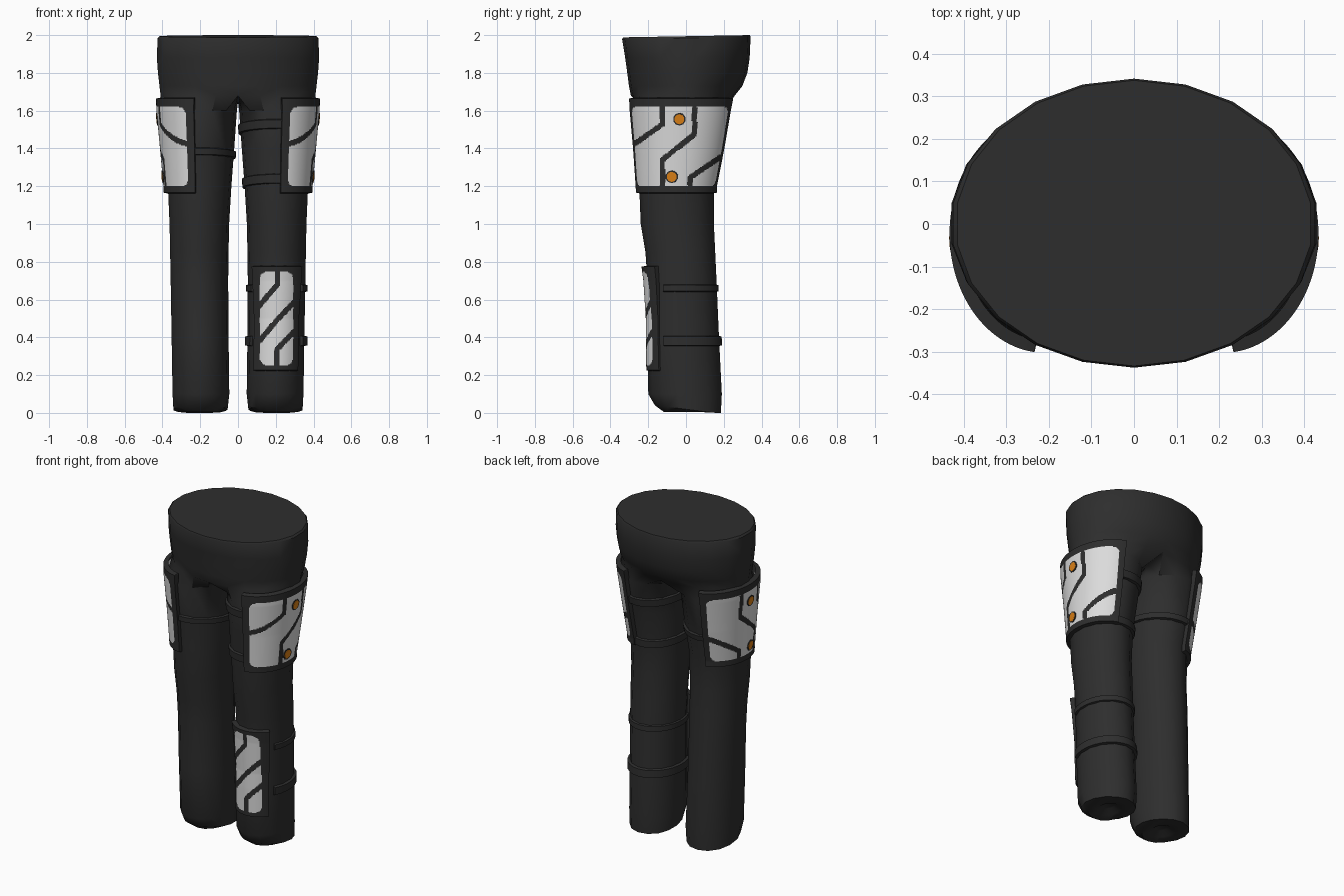
import bpy, bmesh, math
from mathutils import Vector
from math import sin, cos, pi

if "Cube" in bpy.data.objects:
    bpy.data.objects.remove(bpy.data.objects["Cube"])


def material(name, rgb):
    m = bpy.data.materials.new(name)
    m.diffuse_color = (*rgb, 1)
    m.use_nodes = True
    m.node_tree.nodes["Principled BSDF"].inputs["Base Color"].default_value = m.diffuse_color
    return m


CLOTH = material("dark cloth", (0.027, 0.027, 0.027))
WHITE = material("pale armour", (0.72, 0.72, 0.72))
ORANGE = material("orange stud", (0.72, 0.22, 0.008))

# leg sections: z, inner x, outer x, front y, back y
LEG = [(0.03, .055, .345, -.165, .185), (0.10, .046, .350, -.200, .190),
       (0.40, .050, .355, -.205, .175), (0.70, .052, .360, -.205, .162),
       (0.85, .050, .363, -.215, .155), (1.00, .047, .366, -.240, .148),
       (1.20, .035, .375, -.248, .150), (1.40, .020, .393, -.262, .190),
       (1.60, .006, .412, -.280, .225), (1.70, .000, .415, -.285, .245)]
# hip sections: z, half width, front, back
HIP = [(1.68, .414, .292, .258), (1.73, .420, .302, .298), (1.80, .428, .311, .325),
       (1.88, .434, .322, .337), (1.98, .430, .338, .342), (1.99, .420, .334, .338)]


def leg_point(a, z, off=0.0):
    """Point on the leg; a = 0 faces front, pi/2 faces outward."""
    k = 0
    while k < len(LEG) - 2 and z > LEG[k + 1][0]:
        k += 1
    lo, hi = LEG[k], LEG[k + 1]
    t = (z - lo[0]) / (hi[0] - lo[0])
    x0, x1, y0, y1 = [p + (q - p) * t for p, q in zip(lo[1:], hi[1:])]
    return Vector(((x0 + x1) / 2 + ((x1 - x0) / 2 + off) * sin(a),
                   (y0 + y1) / 2 - ((y1 - y0) / 2 + off) * cos(a), z))


def finish(name, bm, mats, angle=35):
    me = bpy.data.meshes.new(name)
    bm.to_mesh(me)
    bm.free()
    ob = bpy.data.objects.new(name, me)
    bpy.context.collection.objects.link(ob)
    for m in mats:
        me.materials.append(m)
    bpy.ops.object.select_all(action='DESELECT')
    ob.select_set(True)
    bpy.context.view_layer.objects.active = ob
    bpy.ops.object.shade_smooth_by_angle(angle=math.radians(angle))
    return ob


def trousers():
    bm = bmesh.new()
    NO, NI, LAP = 11, 4, 0.8           # outer and inner segments, wrap past the front
    angles = [-LAP + (pi + 2 * LAP) * i / NO for i in range(NO + 1)]
    angles += [pi + LAP + (pi - 2 * LAP) * i / NI for i in range(1, NI)]
    n = len(angles)

    def bridge(r0, r1, closed=True):
        for i in range(len(r0) if closed else len(r0) - 1):
            j = (i + 1) % len(r0)
            bm.faces.new((r0[i], r0[j], r1[j], r1[i]))

    # leg tube with a slightly lower heel
    rings = []
    for k, row in enumerate(LEG[:-1]):
        ring = []
        for a in angles:
            p = leg_point(a, row[0])
            if k == 0:
                p.z += 0.008 + 0.022 * cos(a)
                p.z = max(p.z - 0.02, 0.0)
            ring.append(bm.verts.new(p))
        rings.append(ring)
    for r0, r1 in zip(rings, rings[1:]):
        bridge(r0, r1)

    # tucked-in hem
    centre = sum((v.co for v in rings[0]), Vector()) / n
    last = rings[0]
    for s, z in ((.72, .004), (.42, .012), (.2, .035)):
        ring = []
        for v in rings[0]:
            p = centre.lerp(v.co, s)
            ring.append(bm.verts.new((p.x, p.y, z)))
        bridge(ring, last)
        last = ring
    bm.faces.new(list(reversed(last)))

    # hips: half rings, the lowest one closed by the crotch seam
    half = []
    for k, (z, w, f, b) in enumerate(HIP):
        ring = []
        for i in range(NO + 1):
            t = pi * i / NO
            y = -(f if cos(t) > 0 else b) * cos(t)
            tilt = (y + 0.34) / 0.68 * 0.012 - 0.002 if k >= 4 else 0
            x = 0 if i in (0, NO) else w * sin(t)
            ring.append(bm.verts.new((x, y, z + tilt)))
        half.append(ring)
    seam = []
    for i in range(1, NI):
        t = i / NI
        seam.append(bm.verts.new((0, HIP[0][3] * (1 - t) - HIP[0][2] * t,
                                  1.68 - 0.035 * sin(pi * t))))
    bridge(rings[-1], half[0] + seam)
    for r0, r1 in zip(half, half[1:]):
        bridge(r0, r1, False)
    bm.faces.new(half[-1])

    ob = finish("trousers", bm, [CLOTH], 40)
    mod = ob.modifiers.new("both sides", 'MIRROR')
    mod.use_clip = True
    mod.merge_threshold = 0.002


def wrap(name, side, a0, a1, na, z0, z1, nz, off, rule=None, shift=None):
    """Raised shell around part of one leg, edges tucked into the cloth."""
    bm = bmesh.new()
    us = [a0] + [a0 + .015 + (a1 - a0 - .03) * i / na for i in range(na + 1)] + [a1]
    zs = [z0] + [z0 + .006 + (z1 - z0 - .012) * i / nz for i in range(nz + 1)] + [z1]
    grid = []
    for j, z in enumerate(zs):
        row = []
        for i, a in enumerate(us):
            edge = i in (0, len(us) - 1) or j in (0, len(zs) - 1)
            p = leg_point(a, z + (shift(a) if shift else 0), -.01 if edge else off(z))
            row.append(bm.verts.new((p.x * side, p.y, p.z)))
        grid.append(row)
    for j in range(len(zs) - 1):
        for i in range(len(us) - 1):
            q = [grid[j][i], grid[j][i + 1], grid[j + 1][i + 1], grid[j + 1][i]]
            f = bm.faces.new(q if side > 0 else q[::-1])
            if rule:
                c = f.calc_center_median()
                f.material_index = int(rule((us[i] + us[i + 1]) / 2, c))
    return finish(name, bm, [CLOTH, WHITE] if rule else [CLOTH], 40)


def near(p, q, lines, width):
    """True when (p, q) lies inside one of the grooves."""
    v = Vector((p, q))
    for line in lines:
        for s, e in zip(line, line[1:]):
            s, e = Vector(s), Vector(e)
            t = max(0, min(1, (v - s).dot(e - s) / (e - s).length_squared))
            if (v - s.lerp(e, t)).length < width:
                return True
    return False


def in_round(p, q, p0, p1, q0, q1, r):
    dx = max(p0 + r - p, p - p1 + r, 0)
    dy = max(q0 + r - q, q - q1 + r, 0)
    return math.hypot(dx, dy) <= r


THIGH_GROOVES = [[(-.122, 1.65), (-.122, 1.53), (-.30, 1.405)],
                 [(.045, 1.65), (.045, 1.475), (-.125, 1.34), (-.125, 1.18)],
                 [(.24, 1.385), (.175, 1.35), (.022, 1.245), (.022, 1.18)]]
SHIN_GROOVES = [[(.207, .78), (.207, .68), (.09, .54)],
                [(.31, .60), (.205, .49), (.10, .365)],
                [(.31, .445), (.205, .335), (.205, .22)]]


def thigh_rule(a, c):
    return in_round(a * .21, c.z, .3 * .21, 2.75 * .21, 1.2, 1.62, .045) \
        and not near(c.y, c.z, THIGH_GROOVES, .014)


def shin_rule(a, c):
    return in_round(c.x, c.z, .115, .292, .25, .75, .045) \
        and not near(c.x, c.z, SHIN_GROOVES, .014)


def stud(name, side, y, z):
    """Thin orange disc with a dark rim on the outer thigh."""
    a = min((i * .01 for i in range(100, 220)), key=lambda t: abs(leg_point(t, z).y - y))
    p = leg_point(a, z, .02)
    nrm = (leg_point(a + .01, z) - leg_point(a - .01, z)).cross(
        leg_point(a, z + .01) - leg_point(a, z - .01)).normalized()
    p.x *= side
    nrm.x *= side
    for part, r, d, m in (("rim", .034, .006, CLOTH), ("stud", .027, .009, ORANGE)):
        bm = bmesh.new()
        bmesh.ops.create_cone(bm, cap_ends=True, segments=10, radius1=r, radius2=r, depth=d)
        ob = finish(name + "_" + part, bm, [m])
        ob.rotation_euler = nrm.to_track_quat('Z', 'Y').to_euler()
        ob.location = p


trousers()

# thigh armour with studs on both legs
for side, tag in ((1, "right"), (-1, "left")):
    wrap(tag + "_thigh_armour", side, .1, 2.92, 100, 1.16, 1.67, 84,
         lambda z: .02, thigh_rule)
    stud(tag + "_upper", side, -.035, 1.555)
    stud(tag + "_lower", side, -.072, 1.25)

# shin armour on one leg
wrap("shin_armour", 1, -.85, .85, 56, .22, .78, 90,
     lambda z: .008 + .018 * max(0, (z - .5) / .28), shin_rule)

# thigh straps running round the inside of the leg
for name, side, z, h, lean in (("right_upper_strap", 1, 1.50, .028, .03),
                               ("right_lower_strap", 1, 1.215, .028, .025),
                               ("left_thigh_strap", -1, 1.365, .022, .02)):
    wrap(name, side, -3.4, .15, 16, z - h, z + h, 1, lambda z: .012,
         shift=lambda a, k=lean: k * cos(a))

# calf straps running round the back
wrap("calf_upper_strap", 1, 1.0, 5.3, 18, .638, .682, 1, lambda z: .009)
wrap("calf_lower_strap", 1, 1.0, 5.3, 18, .352, .410, 1, lambda z: .014)
